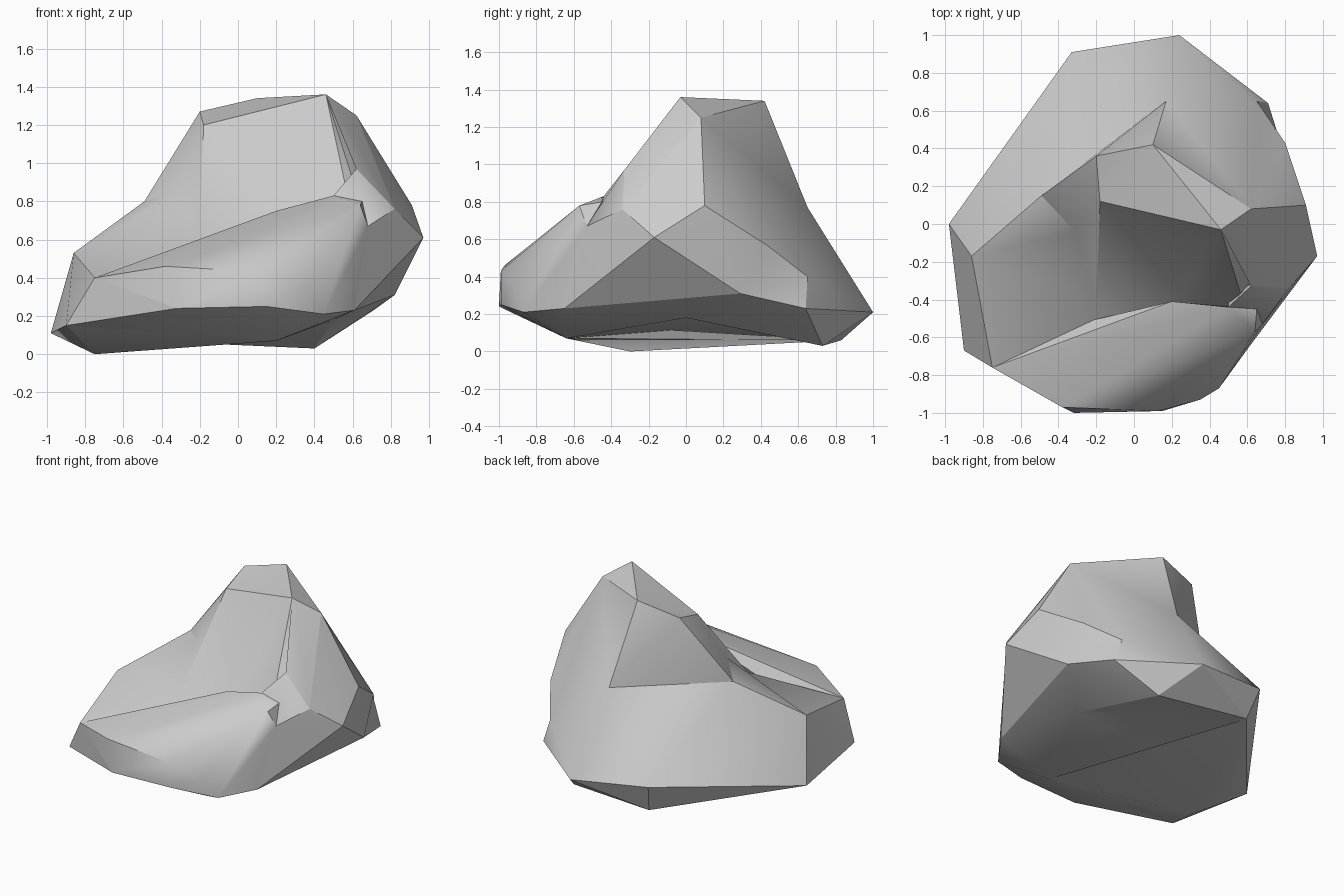
import bpy
import bmesh
from math import radians
from mathutils import Vector

cube = bpy.data.objects.get("Cube")
if cube:
    bpy.data.objects.remove(cube, do_unlink=True)

# Single stone colour
stone = bpy.data.materials.new("stone_grey")
stone.use_nodes = True
stone.diffuse_color = (.6, .6, .6, 1)
stone.node_tree.nodes["Principled BSDF"].inputs["Base Color"].default_value = (.6, .6, .6, 1)


def finish(name, bm):
    """Turn a bmesh into a softly shaded stone object with crisp edges."""
    bmesh.ops.recalc_face_normals(bm, faces=bm.faces[:])
    mesh = bpy.data.meshes.new(name)
    bm.to_mesh(mesh)
    bm.free()
    mesh.materials.append(stone)
    obj = bpy.data.objects.new(name, mesh)
    bpy.context.collection.objects.link(obj)
    bpy.ops.object.select_all(action="DESELECT")
    obj.select_set(True)
    bpy.context.view_layer.objects.active = obj
    bpy.ops.object.shade_smooth_by_angle(angle=radians(30))
    return obj


def chunk(name, points):
    """Convex lump of rock around a few corner points."""
    bm = bmesh.new()
    for point in points:
        bm.verts.new(point)
    bmesh.ops.convex_hull(bm, input=bm.verts[:])
    loose = [v for v in bm.verts if not v.link_faces]
    bmesh.ops.delete(bm, geom=loose, context="VERTS")
    return finish(name, bm)


def bridge(bm, low, high):
    """Join two closed loops with triangles, always taking the shorter diagonal."""
    i = j = 0
    while i < len(low) or j < len(high):
        a, b = low[i % len(low)], high[j % len(high)]
        next_a, next_b = low[(i + 1) % len(low)], high[(j + 1) % len(high)]
        step_low = (next_a.co - b.co).length
        step_high = (next_b.co - a.co).length
        if j == len(high) or (i < len(low) and step_low < step_high):
            bm.faces.new((a, next_a, b))
            i += 1
        else:
            bm.faces.new((a, next_b, b))
            j += 1


def loft(name, loops):
    """Stack of uneven cross-sections closed at both ends."""
    bm = bmesh.new()
    rings = [[bm.verts.new(p) for p in loop] for loop in loops]
    for low, high in zip(rings, rings[1:]):
        bridge(bm, low, high)
    caps = [bm.faces.new(rings[0]), bm.faces.new(rings[-1])]
    bmesh.ops.triangulate(bm, faces=caps)
    return finish(name, bm)


# Corners shared by several lumps
peak = Vector((.46, -.03, 1.36))
peak_right = Vector((.62, .08, 1.25))
buttress_foot = Vector((.62, -.33, .97))
back_sole = Vector((-.28, .83, .06))
left_tip = Vector((-.98, 0, .11))
left_toe = Vector((-.9, -.67, .15))
left_rim = Vector((-.75, -.76, .4))
front_sole = Vector((.2, -.64, .07))
side_tip = Vector((.97, -.17, .61))
side_top = Vector((.91, .1, .78))
side_front = Vector((.82, -.34, .76))
front_toe = Vector((-.32, -1, .24))
middle_toe = Vector((.15, -.99, .25))
right_toe = Vector((.45, -.87, .21))
right_heel = Vector((.61, -.65, .23))
lip_end = Vector((.68, -.53, .67))
lip_top = Vector((.5, -.44, .83))

# Main body, as loops running from the rear left round the front
base = [back_sole, left_tip, left_toe, front_sole, (.5, 0, .18), (.4, .73, .03)]
belt = [(-.33, .91, .27), (-.86, -.17, .53), left_rim, front_toe, middle_toe,
        right_toe, right_heel, (.82, .29, .31), (.71, .64, .23), (.24, 1, .21)]
shoulder = [(-.49, .15, .8), (-.31, -.04, .85), (-.2, -.43, .57),
            (.25, -.38, .69), (.58, -.42, .8), side_front, side_tip, side_top,
            (.8, .43, .57), (.65, .65, .4), (.17, .65, .77)]
crown = [(-.2, .36, 1.27), (-.18, .12, 1.2), peak, peak_right, (.1, .42, 1.34)]
loft("boulder_body", [base, belt, shoulder, crown])

# Shallow keel the rock rests on
chunk("underside", [back_sole, left_tip, left_toe, front_sole, (-.75, -.3, 0)])

# Front ledge with its raised lip
chunk("front_ledge", [left_toe, left_rim, front_toe, middle_toe, right_toe,
                      right_heel, (-.38, -.97, .46), (.13, -.99, .43),
                      (.35, -.93, .35), (.2, -.41, .75), lip_top,
                      (.64, -.57, .78), (.65, -.45, .8), lip_end])

# Right buttress below the peak
chunk("right_buttress", [peak, peak_right, buttress_foot, side_front,
                         side_top, side_tip, (.5, 0, .5)])

# Right cheek tying the ledge to the side tip
chunk("right_cheek", [right_heel, side_tip, side_front, lip_end, lip_top,
                      buttress_foot, (.5, -.3, .4)])
